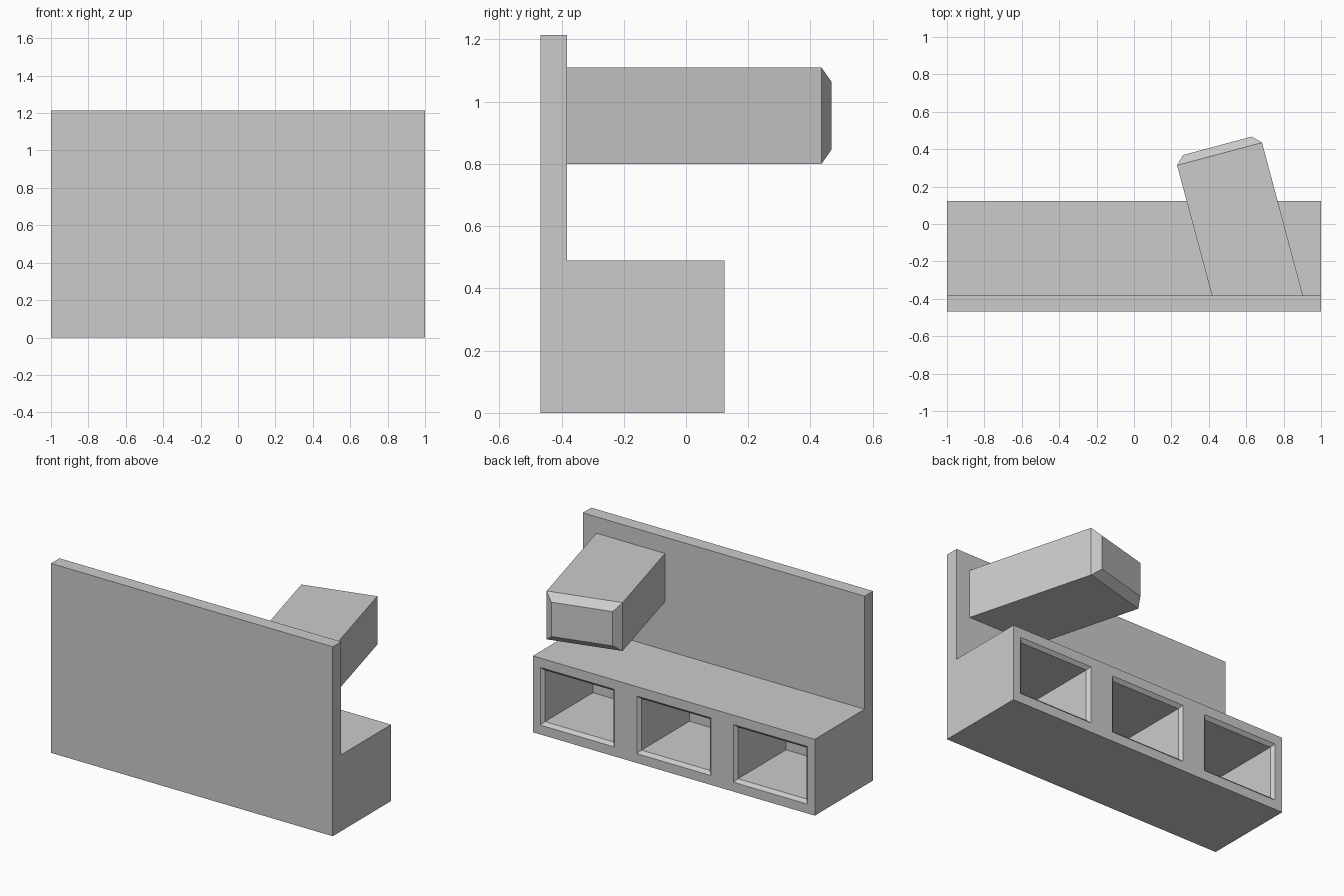
import bpy, bmesh
from math import radians
from mathutils import Vector, Matrix

default = bpy.data.objects.get("Cube")
if default:
    bpy.data.objects.remove(default, do_unlink=True)

# One plain grey material
grey = bpy.data.materials.new("plain grey")
grey.use_nodes = True
colour = (0.6, 0.6, 0.6, 1)
grey.diffuse_color = colour
grey.node_tree.nodes["Principled BSDF"].inputs["Base Color"].default_value = colour


def loft(name, loops):
    """Join matching loops of points into a closed solid."""
    bm = bmesh.new()
    rings = [[bm.verts.new(p) for p in loop] for loop in loops]
    n = len(rings[0])
    for a, b in zip(rings, rings[1:]):
        for i in range(n):
            j = (i + 1) % n
            bm.faces.new((a[i], a[j], b[j], b[i]))
    bm.faces.new(rings[0])
    bm.faces.new(rings[-1])
    bmesh.ops.recalc_face_normals(bm, faces=bm.faces)
    mesh = bpy.data.meshes.new(name)
    bm.to_mesh(mesh)
    bm.free()
    mesh.materials.append(grey)
    obj = bpy.data.objects.new(name, mesh)
    bpy.context.collection.objects.link(obj)
    return obj


def rect(cx, hx, y, z0, z1):
    return [Vector((cx + sx * hx, y, z))
            for sx, z in ((-1, z0), (1, z0), (1, z1), (-1, z1))]


FRONT, WALL, BACK = -0.468, -0.382, 0.123

# Body: tall plate and low base as one L-shaped section
section = [(FRONT, 0), (BACK, 0), (BACK, 0.49), (WALL, 0.49),
           (WALL, 1.215), (FRONT, 1.215)]
body = loft("plate_and_base", [[(x, y, z) for y, z in section] for x in (-1, 1)])

# Three pockets with a bevelled mouth, open at the back
BEVEL = 0.02
for k in (-1, 0, 1):
    cx, half, z0, z1 = k * 0.685, 0.263, 0.06, 0.43
    inner = (half - BEVEL, z0 + BEVEL, z1 - BEVEL)
    cutter = loft("pocket_cutter", [
        rect(cx, inner[0], WALL, *inner[1:]),
        rect(cx, inner[0], BACK - BEVEL, *inner[1:]),
        rect(cx, half + BEVEL, BACK + BEVEL, z0 - BEVEL, z1 + BEVEL)])
    cutter.hide_render = True
    cut = body.modifiers.new("pocket", 'BOOLEAN')
    cut.operation = 'DIFFERENCE'
    cut.solver = 'EXACT'
    cut.object = cutter
    bpy.context.view_layer.objects.active = body
    bpy.ops.object.modifier_apply(modifier=cut.name)
    bpy.data.objects.remove(cutter, do_unlink=True)

# Slanted arm with a chamfered tip, mitred against the plate
turn = Matrix.Rotation(radians(15), 3, 'Z')
root = Vector((0.66, WALL, 0))
HALF, LENGTH, LOW, HIGH, CH = 0.235, 0.783, 0.80, 1.11, 0.045


def slanted(loop):
    return [root + turn @ p for p in loop]


axis = turn @ Vector((0, 1, 0))
shoulder = slanted(rect(0, HALF, LENGTH, LOW, HIGH))
mount = [p - axis * ((p.y - WALL) / axis.y) for p in shoulder]
tip = slanted(rect(0, HALF - CH, LENGTH + CH, LOW + CH, HIGH - CH))
loft("slanted_arm", [mount, shoulder, tip])
